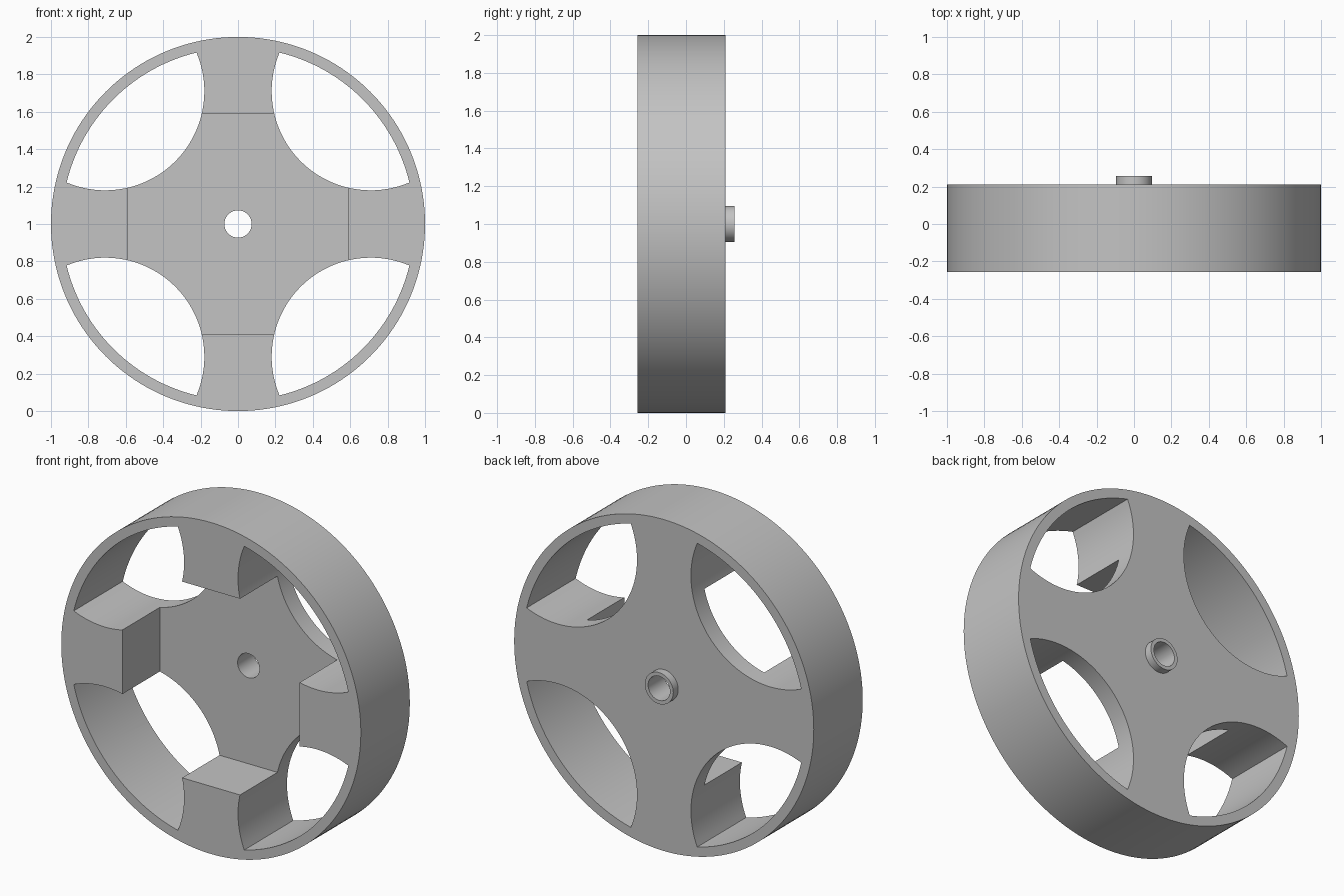
import bpy
import bmesh
from math import acos, cos, pi, sin

if "Cube" in bpy.data.objects:
    bpy.data.objects.remove(bpy.data.objects["Cube"], do_unlink=True)

FRONT, BACK, BOSS_END = -0.257, 0.21, 0.257
WEB_FRONT = 0.10
AXLE_Z = 1.0
RIM_INNER = 0.943
WINDOW_OFFSET, WINDOW_R = 1.004, 0.53
RECESS = 0.592

grey = bpy.data.materials.new("plain grey")
grey.use_nodes = True
colour = (0.55, 0.55, 0.55, 1)
grey.diffuse_color = colour
grey.node_tree.nodes["Principled BSDF"].inputs["Base Color"].default_value = colour


def arc(cx, cz, r, start, end, steps):
    """Points along an arc, both ends included."""
    angles = [start + (end - start) * i / steps for i in range(steps + 1)]
    return [(cx + r * cos(a), cz + r * sin(a)) for a in angles]


def circle(r, steps):
    return arc(0, 0, r, 0, 2 * pi, steps)[:-1]


def prism(name, outline, y0, y1):
    """Extrude an outline around the axle from y0 to y1."""
    bm = bmesh.new()
    face = bm.faces.new([bm.verts.new((x, y0, AXLE_Z + z)) for x, z in outline])
    out = bmesh.ops.extrude_face_region(bm, geom=[face])
    for v in out["geom"]:
        if isinstance(v, bmesh.types.BMVert):
            v.co.y = y1
    bmesh.ops.recalc_face_normals(bm, faces=bm.faces)
    mesh = bpy.data.meshes.new(name)
    bm.to_mesh(mesh)
    bm.free()
    mesh.materials.append(grey)
    obj = bpy.data.objects.new(name, mesh)
    bpy.context.collection.objects.link(obj)
    return obj


def combine(target, tool, operation):
    """Apply a boolean and discard the tool."""
    bpy.context.view_layer.objects.active = target
    mod = target.modifiers.new(operation, "BOOLEAN")
    mod.operation = operation
    mod.solver = "EXACT"
    mod.object = tool
    bpy.ops.object.modifier_apply(modifier=mod.name)
    bpy.data.objects.remove(tool, do_unlink=True)


# Solid wheel body with the rear hub boss
wheel = prism("wheel", circle(1.0, 160), FRONT, BACK)
combine(wheel, prism("hub_boss", circle(0.095, 48), 0.15, BOSS_END), "UNION")

# Square front recess, leaving a thin web at the back
square = [(-RECESS, -RECESS), (RECESS, -RECESS), (RECESS, RECESS), (-RECESS, RECESS)]
combine(wheel, prism("recess_cutter", square, FRONT - 0.1, WEB_FRONT), "DIFFERENCE")

# Four windows, each bounded by a round cut and the inside of the rim
D, R, r = WINDOW_OFFSET, RIM_INNER, WINDOW_R
rim_half = acos((D * D + R * R - r * r) / (2 * D * R))
cut_half = acos((D * D + r * r - R * R) / (2 * D * r))
for i in range(4):
    a = pi / 4 + i * pi / 2
    rim_side = arc(0, 0, R, a - rim_half, a + rim_half, 28)
    hub_side = arc(D * cos(a), D * sin(a), r,
                   a + pi - cut_half, a + pi + cut_half, 40)
    outline = rim_side + hub_side[1:-1]
    combine(wheel, prism("window_cutter", outline, FRONT - 0.1, BACK + 0.1), "DIFFERENCE")

# Axle bore
combine(wheel, prism("bore_cutter", circle(0.073, 48), -0.4, 0.4), "DIFFERENCE")

# Smooth curved walls, sharp corners
bpy.ops.object.select_all(action="DESELECT")
wheel.select_set(True)
bpy.context.view_layer.objects.active = wheel
bpy.ops.object.shade_smooth_by_angle(angle=pi / 6)
